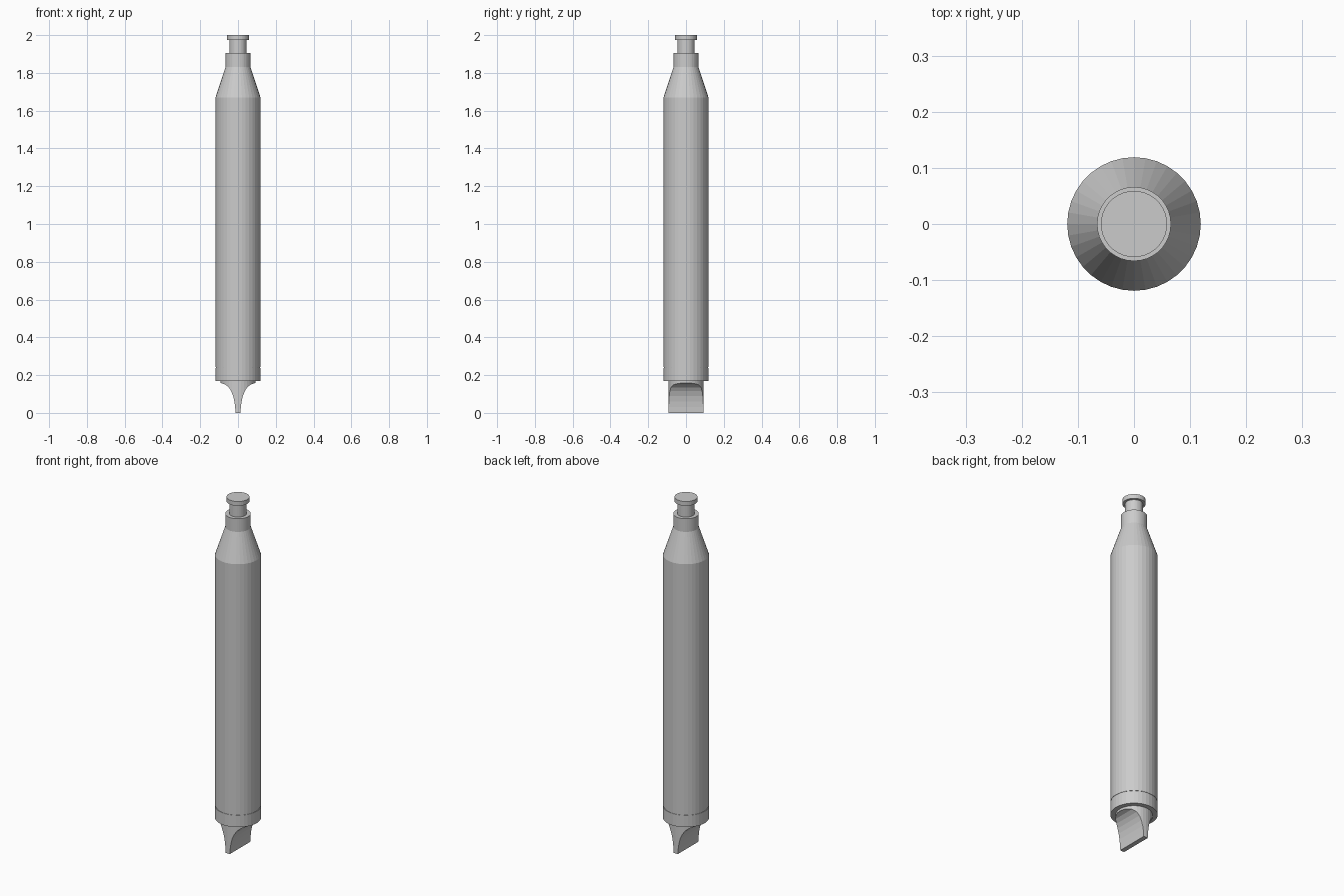
import bpy, bmesh
from math import sin, cos, tau

if "Cube" in bpy.data.objects:
    bpy.data.objects.remove(bpy.data.objects["Cube"])

SIDES = 36


def make_object(name, bm):
    bmesh.ops.recalc_face_normals(bm, faces=bm.faces[:])
    mesh = bpy.data.meshes.new(name)
    bm.to_mesh(mesh)
    bm.free()
    ob = bpy.data.objects.new(name, mesh)
    bpy.context.collection.objects.link(ob)
    return ob


def turned(name, profile):
    """Closed solid of revolution from (radius, z) points, bottom to top."""
    bm = bmesh.new()
    rings = [[bm.verts.new((r * cos(tau * i / SIDES), r * sin(tau * i / SIDES), z))
              for i in range(SIDES)] for r, z in profile]
    for a, b in zip(rings, rings[1:]):
        for i in range(SIDES):
            j = (i + 1) % SIDES
            bm.faces.new((a[i], a[j], b[j], b[i]))
    bm.faces.new(rings[0][::-1])
    bm.faces.new(rings[-1])
    return make_object(name, bm)


def extruded(name, outline, depth):
    """Solid prism from an (x, z) outline, centred on y = 0."""
    bm = bmesh.new()
    face = bm.faces.new([bm.verts.new((x, -depth / 2, z)) for x, z in outline])
    res = bmesh.ops.extrude_face_region(bm, geom=[face])
    moved = [v for v in res["geom"] if isinstance(v, bmesh.types.BMVert)]
    bmesh.ops.translate(bm, verts=moved, vec=(0, depth, 0))
    return make_object(name, bm)


# Barrel, with the thin seam, lower collar, tapered shoulder and button end
turned("barrel", [
    (0.119, 0.17), (0.119, 0.238), (0.117, 0.238), (0.117, 0.243),
    (0.119, 0.243), (0.119, 1.67), (0.066, 1.83), (0.066, 1.905),
    (0.045, 1.905), (0.045, 1.975), (0.059, 1.975), (0.059, 2.0)])

# Screwdriver tip: round stock hollowed on both sides down to a flat blade
tip = turned("blade_tip", [(0.093, 0.0), (0.093, 0.18)])
curve = [(0.013, -0.02), (0.013, 0.0), (0.015, 0.03), (0.019, 0.06),
         (0.026, 0.09), (0.036, 0.115), (0.049, 0.135), (0.067, 0.15),
         (0.088, 0.157), (0.12, 0.159), (0.12, 0.2)]
outline = curve + [(-x, z) for x, z in reversed(curve)]
cutter = extruded("blade_cutter", outline, 0.4)
cutter.hide_render = True
mod = tip.modifiers.new("blade_shape", 'BOOLEAN')
mod.operation = 'INTERSECT'
mod.solver = 'EXACT'
mod.object = cutter
bpy.context.view_layer.objects.active = tip
bpy.ops.object.modifier_apply(modifier=mod.name)
bpy.data.objects.remove(cutter)
